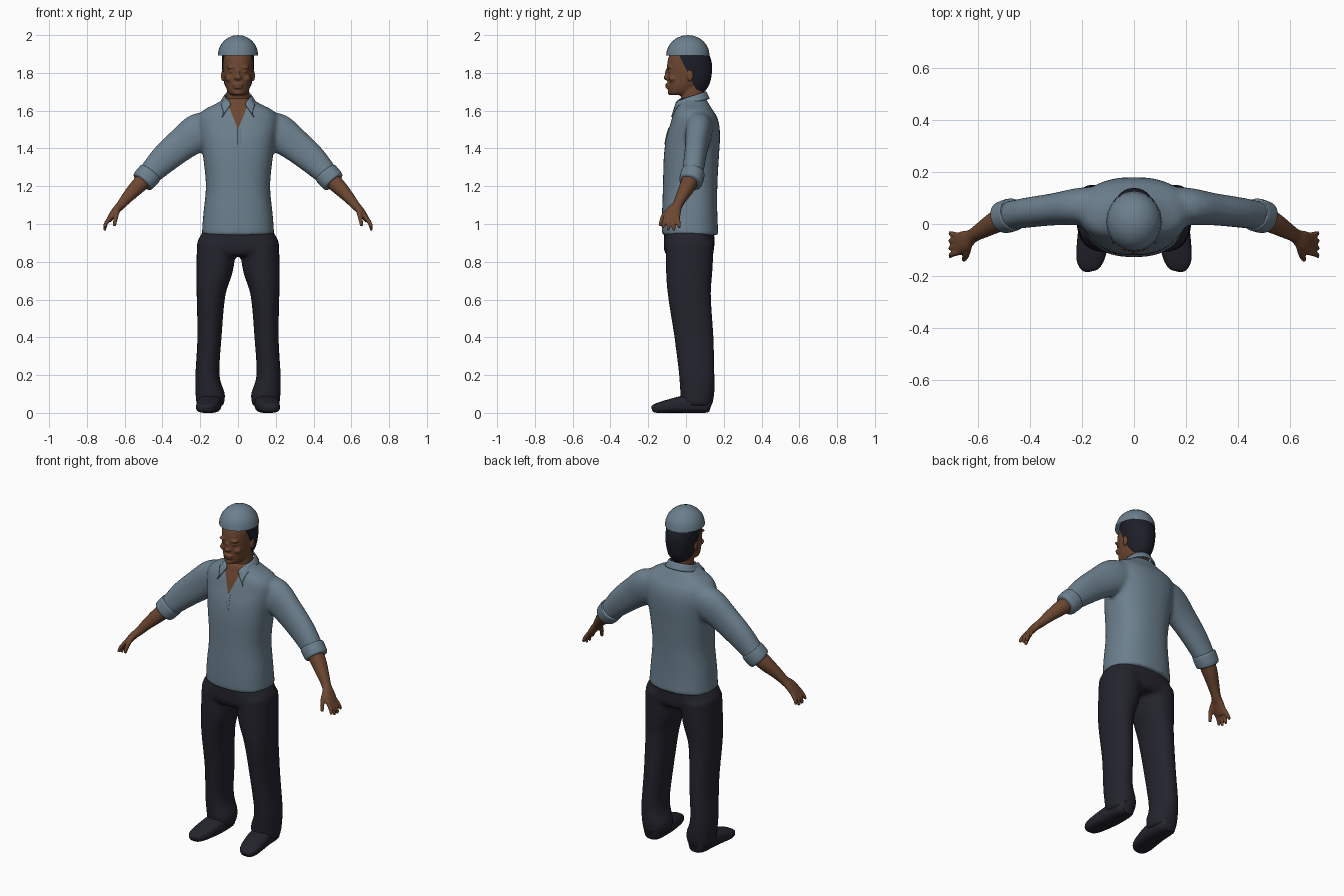
import bpy, bmesh, math
from mathutils import Vector
from mathutils.bvhtree import BVHTree

if "Cube" in bpy.data.objects:
    bpy.data.objects.remove(bpy.data.objects["Cube"])


def material(name, rgb):
    m = bpy.data.materials.new(name)
    m.use_nodes = True
    m.diffuse_color = (*rgb, 1)
    m.node_tree.nodes["Principled BSDF"].inputs["Base Color"].default_value = (*rgb, 1)
    return m


SHIRT = material("slate blue cloth", (0.15, 0.215, 0.27))
PANTS = material("dark navy cloth", (0.017, 0.017, 0.026))
SKIN = material("brown skin", (0.15, 0.062, 0.03))
HAIR = material("dark hair", (0.012, 0.013, 0.021))
X, Y, Z = Vector((1, 0, 0)), Vector((0, 1, 0)), Vector((0, 0, 1))


def refine(rings, steps):
    """Catmull-Rom interpolation between rings."""
    out = []
    for i in range(len(rings) - 1):
        p = [rings[max(0, min(len(rings) - 1, i + k))] for k in (-1, 0, 1, 2)]
        for s in range(steps):
            t = s / steps
            out.append([b + 0.5 * t * (c - a + t * (2 * a - 5 * b + 4 * c - d
                        + t * (3 * (b - c) + d - a))) for a, b, c, d in zip(*p)])
    return out + [list(rings[-1])]


def loft(bm, rings, ref=Y, flat=False, power=2.2, side=1, n=32, steps=4):
    """Skin rings (x, y, z, half size along ref, half size across)."""
    rings = refine(rings, steps)
    pts = [Vector((r[0] * side, r[1], r[2])) for r in rings]
    loops = []
    for i, (c, r) in enumerate(zip(pts, rings)):
        tan = Z if flat else (pts[min(i + 1, len(pts) - 1)] - pts[max(i - 1, 0)]).normalized()
        u = (ref - tan * ref.dot(tan)).normalized()
        v = tan.cross(u)
        loop = []
        for k in range(n):
            a = math.tau * k / n
            cu, sv = math.cos(a), math.sin(a)
            loop.append(bm.verts.new(
                c + u * math.copysign(abs(cu) ** (2 / power), cu) * max(r[3], 0.002)
                + v * math.copysign(abs(sv) ** (2 / power), sv) * max(r[4], 0.002)))
        loops.append(loop)
    for a, b in zip(loops, loops[1:]):
        for k in range(n):
            bm.faces.new((a[k], a[(k + 1) % n], b[(k + 1) % n], b[k]))
    bm.faces.new(loops[0][::-1])
    bm.faces.new(loops[-1])


def stack(bm, profile, **kw):
    """Level rings given as (z, half width, front y, back y)."""
    loft(bm, [(0, (f + b) / 2, z, (b - f) / 2, w) for z, w, f, b in profile], flat=True, **kw)


def ball(bm, center, size):
    new = bmesh.ops.create_uvsphere(bm, u_segments=20, v_segments=12, radius=1)["verts"]
    bmesh.ops.scale(bm, vec=size, verts=new)
    bmesh.ops.translate(bm, vec=center, verts=new)


def finish(name, bm, *mats, voxel=0, relax=6, angle=50):
    bmesh.ops.recalc_face_normals(bm, faces=bm.faces[:])
    me = bpy.data.meshes.new(name)
    bm.to_mesh(me)
    bm.free()
    ob = bpy.data.objects.new(name, me)
    bpy.context.collection.objects.link(ob)
    if voxel:
        # fuse overlapping volumes into one skin
        rm = ob.modifiers.new("fuse", "REMESH")
        rm.mode, rm.voxel_size = "VOXEL", voxel
        sm = ob.modifiers.new("relax", "SMOOTH")
        sm.factor, sm.iterations = 0.5, relax
        dg = bpy.context.evaluated_depsgraph_get()
        me = bpy.data.meshes.new_from_object(ob.evaluated_get(dg))
        ob.modifiers.clear()
        ob.data = me
    me.materials.clear()
    for m in mats:
        me.materials.append(m)
    me.polygons.foreach_set("use_smooth", [True] * len(me.polygons))
    me.set_sharp_from_angle(angle=math.radians(angle))
    return ob


# Shirt: torso and both sleeves fused
bm = bmesh.new()
stack(bm, [(0.94, .192, -.127, .172), (1.05, .184, -.127, .166), (1.2, .17, -.122, .166),
           (1.35, .184, -.118, .174), (1.45, .198, -.106, .18), (1.52, .21, -.086, .177),
           (1.57, .208, -.072, .163), (1.605, .18, -.06, .14), (1.635, .12, -.05, .122),
           (1.665, .072, -.042, .105)], power=2.4, n=48)
for s in (1, -1):
    loft(bm, [(.1, .075, 1.52, .07, .07), (.2, .068, 1.49, .072, .1), (.3, .057, 1.42, .062, .088),
              (.4, .045, 1.335, .058, .076), (.49, .03, 1.24, .054, .056)], side=s)
shirt = finish("shirt", bm, SHIRT, SKIN, voxel=0.011, relax=8)

# Open neck: cut a V into the front and show skin inside it
bm = bmesh.new()
bm.from_mesh(shirt.data)
for s in (1, -1):
    faces = [f for f in bm.faces if f.calc_center_median().z > 1.48 and f.calc_center_median().y < .04]
    geom = set(faces) | {e for f in faces for e in f.edges} | {v for f in faces for v in f.verts}
    bmesh.ops.bisect_plane(bm, geom=list(geom), plane_co=(0, 0, 1.5), plane_no=(s, 0, -.4))
for f in bm.faces:
    c = f.calc_center_median()
    f.material_index = int(c.y < .03 and abs(c.x) < .4 * (c.z - 1.5))
bm.to_mesh(shirt.data)
tree = BVHTree.FromBMesh(bm)
bm.free()


def front(x, z):
    hit = tree.ray_cast(Vector((x, -1, z)), Y)[0]
    return hit.y if hit else 1


# Collar: folded band with two front points
bm = bmesh.new()
rows = []
for i in range(33):
    a = math.radians(-155 + 310 * i / 32)
    sn, cs = math.sin(a), math.cos(a)
    t = max(0, (abs(a) - 1.75) / (math.radians(155) - 1.75))
    side = math.copysign(1, a)
    top = Vector((.07 * sn, .037 + .066 * cs, 1.678 + .022 * cs))
    low = Vector((.092 * sn, .037 + .086 * cs, 1.642 + .02 * cs))
    top = top.lerp(Vector((side * .04, -.05, 1.63)), t * t)
    low = low.lerp(Vector((side * .085, -.075, 1.565)), t)
    row = []
    for k in range(5):
        p = top.lerp(low, k / 4)
        if t > 0:
            p.y = min(p.y, front(p.x, p.z) - .006)
        row.append(bm.verts.new(p))
    rows.append(row)
for a, b in zip(rows, rows[1:]):
    for k in range(4):
        bm.faces.new((a[k], a[k + 1], b[k + 1], b[k]))
collar = finish("collar", bm, SHIRT)
thick = collar.modifiers.new("thickness", "SOLIDIFY")
thick.thickness, thick.offset = .008, 0

# Placket edge below the open neck
bm = bmesh.new()
loft(bm, [(.006, front(.006, z) - .001, z, .003, .008) for z in (1.51, 1.48, 1.45, 1.42)], n=8)
finish("placket", bm, SHIRT)

# Trousers: pelvis and legs fused
bm = bmesh.new()
stack(bm, [(.83, .12, -.1, .13), (.86, .2, -.116, .148), (.9, .217, -.118, .15), (.96, .186, -.115, .15)],
      power=2.5)
for s in (1, -1):
    loft(bm, [(.112, .02, .9, .128, .105), (.124, .017, .75, .123, .097), (.143, .018, .62, .114, .076),
              (.151, .042, .4, .104, .064), (.162, .057, .2, .094, .064), (.147, .06, .1, .09, .078),
              (.148, .057, .035, .08, .07)], flat=True, side=s)
finish("trousers", bm, PANTS, voxel=0.011)

for s, label in ((1, "left"), (-1, "right")):
    # Shoe
    bm = bmesh.new()
    loft(bm, [(.148, .132, .035, .033, .035), (.148, .1, .042, .042, .055), (.15, 0, .046, .046, .062),
              (.16, -.08, .037, .037, .06), (.17, -.14, .028, .028, .052), (.174, -.17, .022, .021, .035),
              (.174, -.18, .019, .012, .015)], ref=Z, power=2.8, side=s)
    finish(label + "_shoe", bm, PANTS)
    # Rolled cuff
    bm = bmesh.new()
    loft(bm, [(.462, .038, 1.272, .058, .06), (.468, .036, 1.265, .063, .066), (.5, .026, 1.229, .062, .064),
              (.508, .023, 1.22, .055, .056)], side=s)
    finish(label + "_cuff", bm, SHIRT)
    # Forearm and hand
    bm = bmesh.new()
    loft(bm, [(.47, .033, 1.26, .045, .045), (.53, .008, 1.2, .042, .041), (.585, -.024, 1.142, .032, .031),
              (.62, -.045, 1.1, .027, .024), (.65, -.065, 1.068, .04, .02), (.677, -.077, 1.03, .042, .016),
              (.684, -.08, 1.015, .036, .012)], side=s)
    for k in range(4):
        y0, y1 = -.108 + .021 * k, -.124 + .03 * k
        tip = .965 + (.015 if k in (0, 3) else 0)
        loft(bm, [(.672, y0, 1.04, .012, .012), (.698, (y0 + y1) / 2, 1.005, .011, .011),
                  (.707, y1, tip, .008, .008)], side=s, n=12)
    loft(bm, [(.635, -.075, 1.085, .016, .014), (.645, -.118, 1.045, .013, .013),
              (.655, -.138, .99, .009, .009)], ref=X, side=s, n=12)
    finish(label + "_arm", bm, SKIN, voxel=0.005, relax=4)

# Head, neck and face forms fused
bm = bmesh.new()
stack(bm, [(1.682, .03, -.082, -.01), (1.695, .05, -.092, .03), (1.735, .068, -.096, .08),
           (1.79, .077, -.098, .115), (1.84, .08, -.1, .122), (1.89, .079, -.09, .115),
           (1.94, .06, -.06, .08), (1.965, .03, -.03, .05)])
loft(bm, [(0, .045, 1.58, .062, .075), (0, .036, 1.66, .062, .062), (0, .03, 1.76, .06, .058)], flat=True)
ball(bm, (0, -.1, 1.775), (.02, .019, .015))
ball(bm, (0, -.098, 1.795), (.01, .014, .03))
ball(bm, (0, -.096, 1.738), (.03, .015, .008))
ball(bm, (0, -.095, 1.724), (.026, .015, .008))
ball(bm, (0, -.083, 1.695), (.026, .014, .013))
for s in (1, -1):
    ball(bm, (s * .035, -.088, 1.829), (.026, .015, .008))
    ball(bm, (s * .033, -.084, 1.808), (.016, .013, .008))
    ball(bm, (s * .045, -.07, 1.77), (.022, .02, .018))
    ball(bm, (s * .081, .022, 1.785), (.009, .017, .03))
finish("head", bm, SKIN, voxel=0.005, relax=4)

# Hair: a shell over the back of the skull, trimmed along the hairline
bm = bmesh.new()
stack(bm, [(1.695, .05, -.06, .094), (1.735, .071, -.08, .122), (1.79, .081, -.09, .136),
           (1.85, .085, -.09, .137), (1.9, .084, -.08, .12), (1.945, .065, -.06, .085)])
cut = bmesh.ops.bisect_plane(bm, geom=bm.verts[:] + bm.edges[:] + bm.faces[:],
                             plane_co=(0, -.04, 1.9), plane_no=(0, -1, -.5), clear_outer=True)
bmesh.ops.edgeloop_fill(bm, edges=[e for e in cut["geom_cut"] if isinstance(e, bmesh.types.BMEdge)])
finish("hair", bm, HAIR)

# Cap: hollow dome
bm = bmesh.new()
ball(bm, (0, .01, 1.893), (.107, .115, .107))
bmesh.ops.bisect_plane(bm, geom=bm.verts[:] + bm.edges[:] + bm.faces[:],
                       plane_co=(0, 0, 1.893), plane_no=(0, 0, -1), clear_outer=True)
finish("cap", bm, SHIRT)
